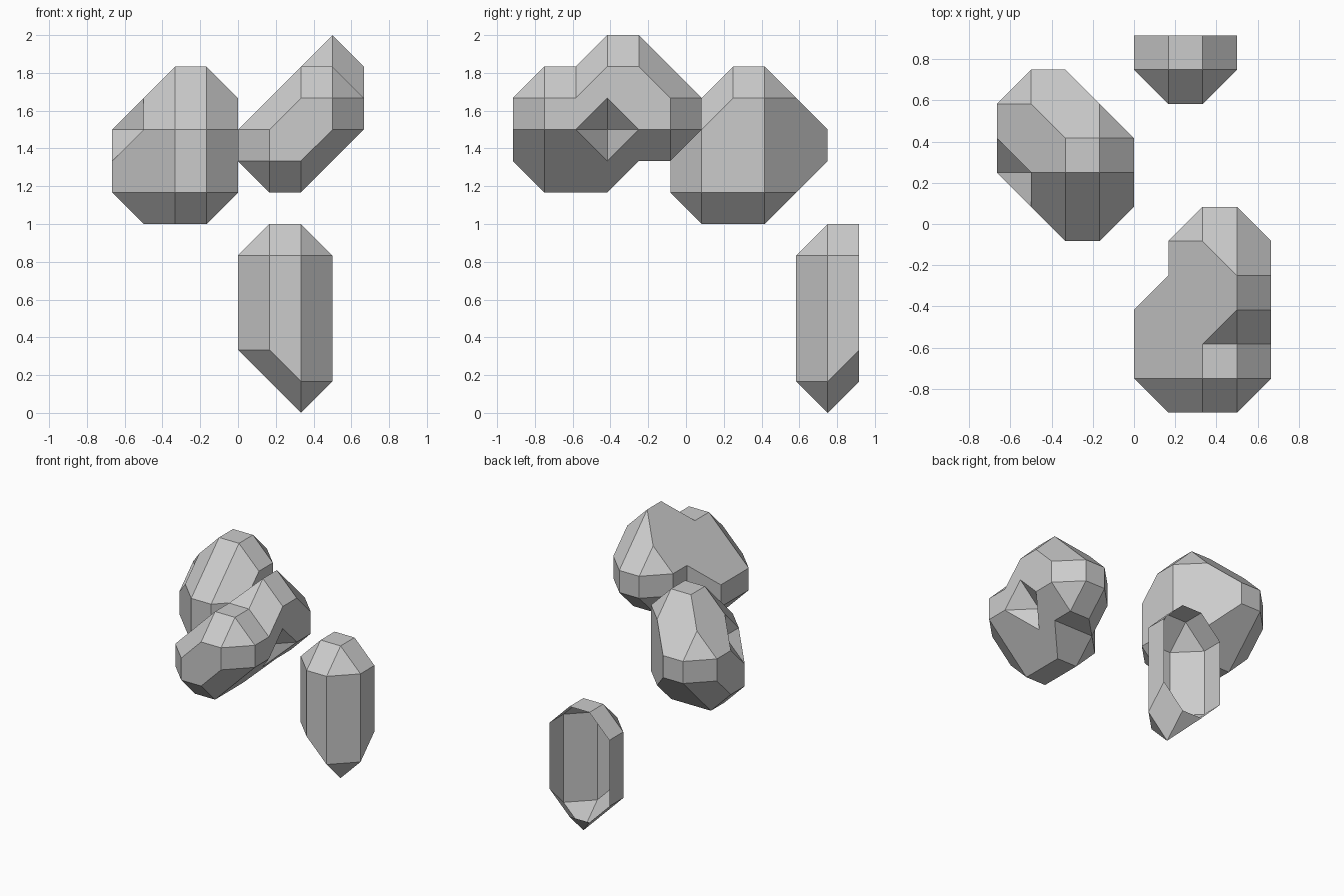
import bpy, bmesh
from collections import Counter
from itertools import product
from math import atan2
from mathutils import Vector

cube = bpy.data.objects.get("Cube")
if cube:
    bpy.data.objects.remove(cube, do_unlink=True)

STEP = 1 / 6          # lattice spacing
BACK = 11             # lattice row where the rear opening is cut
DIRECTIONS = [Vector(d) for d in product((-1, 0, 1), repeat=3) if any(d)]
AXES = [d for d in DIRECTIONS if d.length_squared == 1]
CORNERS = list(product((0, 1), repeat=3))

stone = bpy.data.materials.new("stone_grey")
stone.use_nodes = True
stone.diffuse_color = (0.6, 0.6, 0.6, 1)
stone.node_tree.nodes["Principled BSDF"].inputs["Base Color"].default_value = (0.6, 0.6, 0.6, 1)


def add(point, offset):
    return tuple(int(a + b) for a, b in zip(point, offset))


def grow(boxes):
    """Fill the core boxes with lattice points and swell them by one step."""
    core = set()
    for spans in boxes:
        core.update(product(*(range(low, high + 1) for low, high in spans)))
    grown = core | {add(p, a) for p in core for a in AXES}
    return {p for p in grown if p[1] <= BACK}


def ordered(points, normal):
    """Sort the corners of a flat polygon counter-clockwise around its normal."""
    pts = [Vector(p) for p in points]
    centre = sum(pts, Vector()) / len(pts)
    u = (pts[0] - centre).normalized()
    v = normal.normalized().cross(u)
    return sorted(points, key=lambda p: atan2((Vector(p) - centre).dot(v),
                                              (Vector(p) - centre).dot(u)))


def faceted_rock(name, boxes):
    """Wrap each lattice cell in its hull and keep only the outer faces."""
    points = grow(boxes)
    cells = {add(p, [-c for c in corner]) for p in points for corner in CORNERS}
    count, polygons = Counter(), {}
    for cell in sorted(cells):
        inside = [q for q in (add(cell, c) for c in CORNERS) if q in points]
        if len(inside) < 4:
            continue
        found = []
        for n in DIRECTIONS:
            heights = [n.dot(Vector(q)) for q in inside]
            if max(heights) == min(heights):
                found = []
                break
            top = [q for q, h in zip(inside, heights) if h == max(heights)]
            if len(top) > 2:
                found.append((top, n))
        for top, n in found:
            key = frozenset(top)
            count[key] += 1
            polygons[key] = ordered(top, n)

    bm = bmesh.new()
    verts = {}
    for key, loop in polygons.items():
        if count[key] > 1 or all(p[1] == BACK for p in key):
            continue
        for p in loop:
            if p not in verts:
                x, y, z = p
                verts[p] = bm.verts.new(Vector((x, y - BACK / 2, z)) * STEP)
        bm.faces.new([verts[p] for p in loop])
    # Merge flat neighbours into large facets
    bmesh.ops.dissolve_limit(bm, angle_limit=0.01, verts=bm.verts, edges=bm.edges)
    mesh = bpy.data.meshes.new(name)
    bm.to_mesh(mesh)
    bm.free()
    mesh.materials.append(stone)
    obj = bpy.data.objects.new(name, mesh)
    bpy.context.collection.objects.link(obj)
    return obj


# Cores are boxes given as (x, y, z) lattice spans
faceted_rock("right_rock", [
    ((-2, -1), (6, 6), (7, 9)),
    ((-2, -1), (7, 8), (7, 10)),
    ((-3, -2), (9, 9), (8, 9)),
    ((-3, -3), (7, 7), (7, 8)),
    ((-3, -3), (8, 8), (7, 9)),
])
faceted_rock("left_rock", [
    ((1, 1), (1, 3), (8, 9)),
    ((2, 2), (1, 3), (8, 10)),
    ((3, 3), (1, 2), (9, 10)),
    ((2, 3), (4, 5), (9, 10)),
    ((3, 3), (3, 4), (10, 11)),
])
# Lower rock, a shell open at the back
faceted_rock("lower_rock", [
    ((1, 2), (10, 11), (2, 5)),
    ((2, 2), (10, 10), (1, 1)),
])
